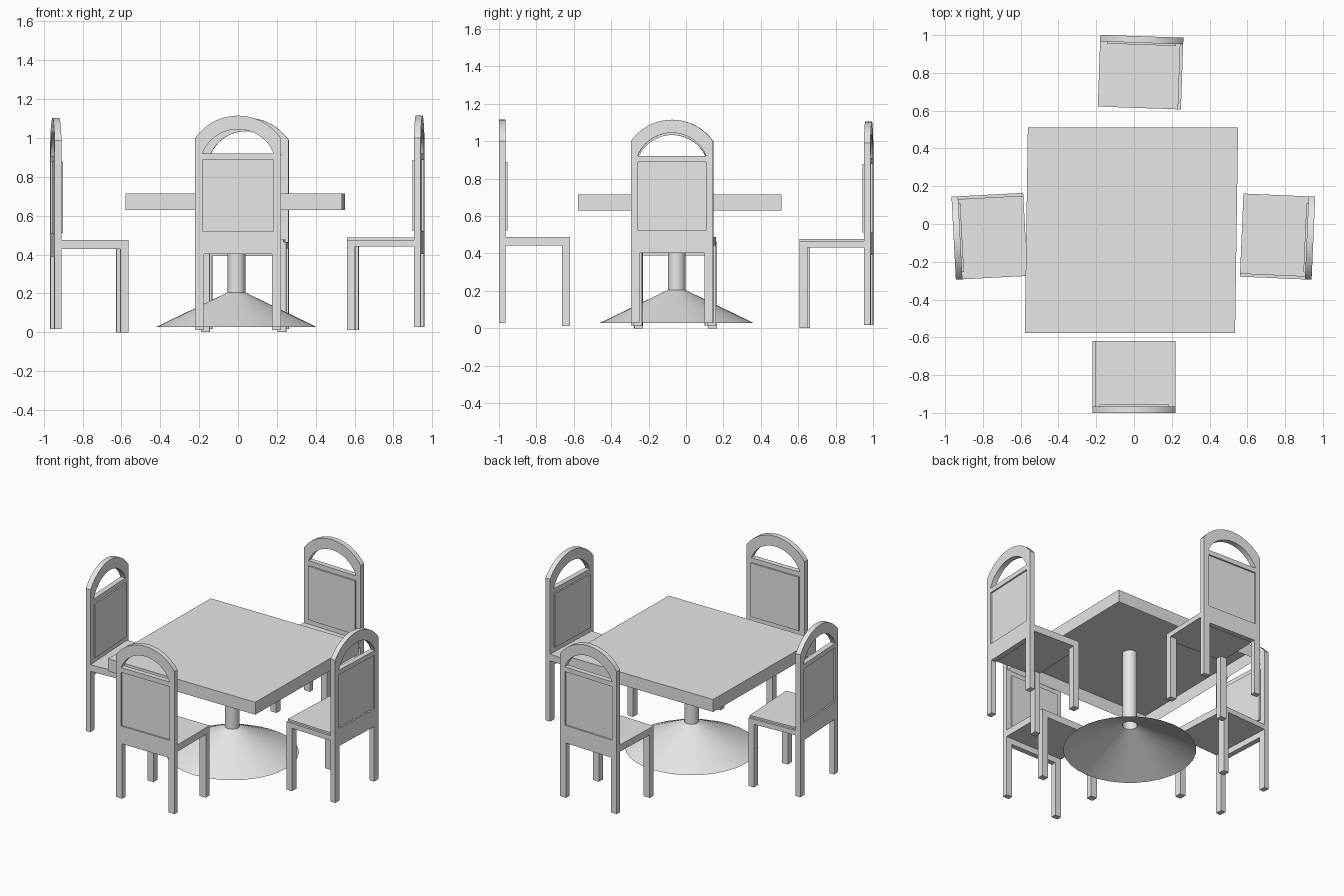
import bpy, bmesh, math
from mathutils import Matrix, Vector

if "Cube" in bpy.data.objects:
    bpy.data.objects.remove(bpy.data.objects["Cube"], do_unlink=True)

grey = bpy.data.materials.new("light_grey")
grey.use_nodes = True
grey.diffuse_color = (0.8, 0.8, 0.8, 1)
grey.node_tree.nodes["Principled BSDF"].inputs["Base Color"].default_value = (0.8, 0.8, 0.8, 1)


def add_object(name, mesh, matrix=Matrix()):
    obj = bpy.data.objects.new(name, mesh)
    bpy.context.collection.objects.link(obj)
    obj.matrix_world = matrix
    return obj


def finish(bm, name):
    mesh = bpy.data.meshes.new(name)
    bm.to_mesh(mesh)
    bm.free()
    mesh.materials.append(grey)
    return mesh


def box_mesh(name, low, high, open_bottom=False):
    low, high = Vector(low), Vector(high)
    bm = bmesh.new()
    bmesh.ops.create_cube(bm, size=1)
    for v in bm.verts:
        v.co = (low + high) / 2 + v.co * (high - low)
    if open_bottom:
        bm.normal_update()
        under = [f for f in bm.faces if f.normal.z < -0.9]
        bmesh.ops.delete(bm, geom=under, context='FACES_ONLY')
    return finish(bm, name)


def tube_mesh(name, rings, sides=32):
    # open-ended tube through (radius, height) rings
    bm = bmesh.new()
    loops = []
    for r, z in rings:
        loops.append([bm.verts.new((r * math.cos(a), r * math.sin(a), z))
                      for a in (2 * math.pi * i / sides for i in range(sides))])
    for lower, upper in zip(loops, loops[1:]):
        for i in range(sides):
            j = (i + 1) % sides
            bm.faces.new((lower[i], lower[j], upper[j], upper[i]))
    for f in bm.faces:
        f.smooth = True
    return finish(bm, name)


def arc(radius, half_width, centre=0.847, steps=24):
    # arc over the top, from right to left
    a = math.acos(half_width / radius)
    angles = [a + (math.pi - 2 * a) * i / steps for i in range(steps + 1)]
    return [(radius * math.cos(t), centre + radius * math.sin(t)) for t in angles]


def plate_mesh(name, outlines, depth):
    # upright flat plate with holes, filled from closed outlines
    curve = bpy.data.curves.new(name, 'CURVE')
    curve.dimensions = '2D'
    curve.fill_mode = 'BOTH'
    curve.extrude = depth / 2
    for points in outlines:
        spline = curve.splines.new('POLY')
        spline.points.add(len(points) - 1)
        for p, (x, z) in zip(spline.points, points):
            p.co = (x, z, 0, 1)
        spline.use_cyclic_u = True
    temp = bpy.data.objects.new(name, curve)
    bpy.context.collection.objects.link(temp)
    bpy.context.view_layer.update()
    graph = bpy.context.evaluated_depsgraph_get()
    mesh = bpy.data.meshes.new_from_object(temp.evaluated_get(graph))
    bpy.data.objects.remove(temp, do_unlink=True)
    mesh.transform(Matrix.Rotation(math.pi / 2, 4, 'X'))
    mesh.materials.clear()
    mesh.materials.append(grey)
    for f in mesh.polygons:
        f.use_smooth = False
    return mesh


# Table top: open underneath, slightly sheared
top = box_mesh("table_top", (-0.57, -0.578, 0.63), (0.543, 0.51, 0.715), True)
for v in top.vertices:
    v.co.x += 0.008 if v.co.y > 0 else -0.008
add_object("table_top", top)

# Pedestal
base_at = Matrix.Translation((-0.008, -0.05, 0))
add_object("table_base", tube_mesh("table_base", [(0.412, 0.028), (0.046, 0.205)]), base_at)
add_object("table_column", tube_mesh("table_column", [(0.046, 0.2), (0.046, 0.713)]), base_at)

# Chair parts, facing +y
W, LEG, BACK, FRONT = 0.22, 0.046, -0.19, 0.19
INNER = W - LEG
outer = [(-W, 0.028), (-INNER, 0.028), (-INNER, 0.402), (INNER, 0.402),
         (INNER, 0.028), (W, 0.028)] + arc(0.268, W)
window = arc(0.198, 0.184)
panel_hole = [(-0.182, 0.522), (0.182, 0.522), (0.182, 0.888), (-0.182, 0.888)]
frame = plate_mesh("back_frame", [outer, window, panel_hole], 0.035)
frame.transform(Matrix.Translation((0, BACK + 0.0175, 0)))

parts = {
    "back_frame": frame,
    "back_panel": box_mesh("back_panel", (-0.182, BACK + 0.01, 0.522), (0.182, BACK + 0.045, 0.888)),
    "seat": box_mesh("seat", (-0.205, BACK + 0.035, 0.442), (W, FRONT, 0.488)),
    "side_rail": box_mesh("side_rail", (-W, BACK + 0.035, 0.442), (-0.205, FRONT, 0.476)),
    "front_leg_a": box_mesh("front_leg_a", (-W, FRONT - 0.042, 0.012), (-INNER, FRONT, 0.476)),
    "front_leg_b": box_mesh("front_leg_b", (INNER, FRONT - 0.042, 0.012), (W, FRONT, 0.476)),
}

# Four chairs around the table: position and turn in degrees
chairs = {
    "front": ((0, -0.81, 0), 0),
    "back": ((0.035, 0.804, -0.01), 178),
    "left": ((0.76, -0.067, 0), 87.5),
    "right": ((-0.765, -0.065, -0.012), -87),
}
for side, (place, turn) in chairs.items():
    matrix = Matrix.Translation(place) @ Matrix.Rotation(math.radians(turn), 4, 'Z')
    for part, mesh in parts.items():
        add_object(f"{side}_chair_{part}", mesh, matrix)
